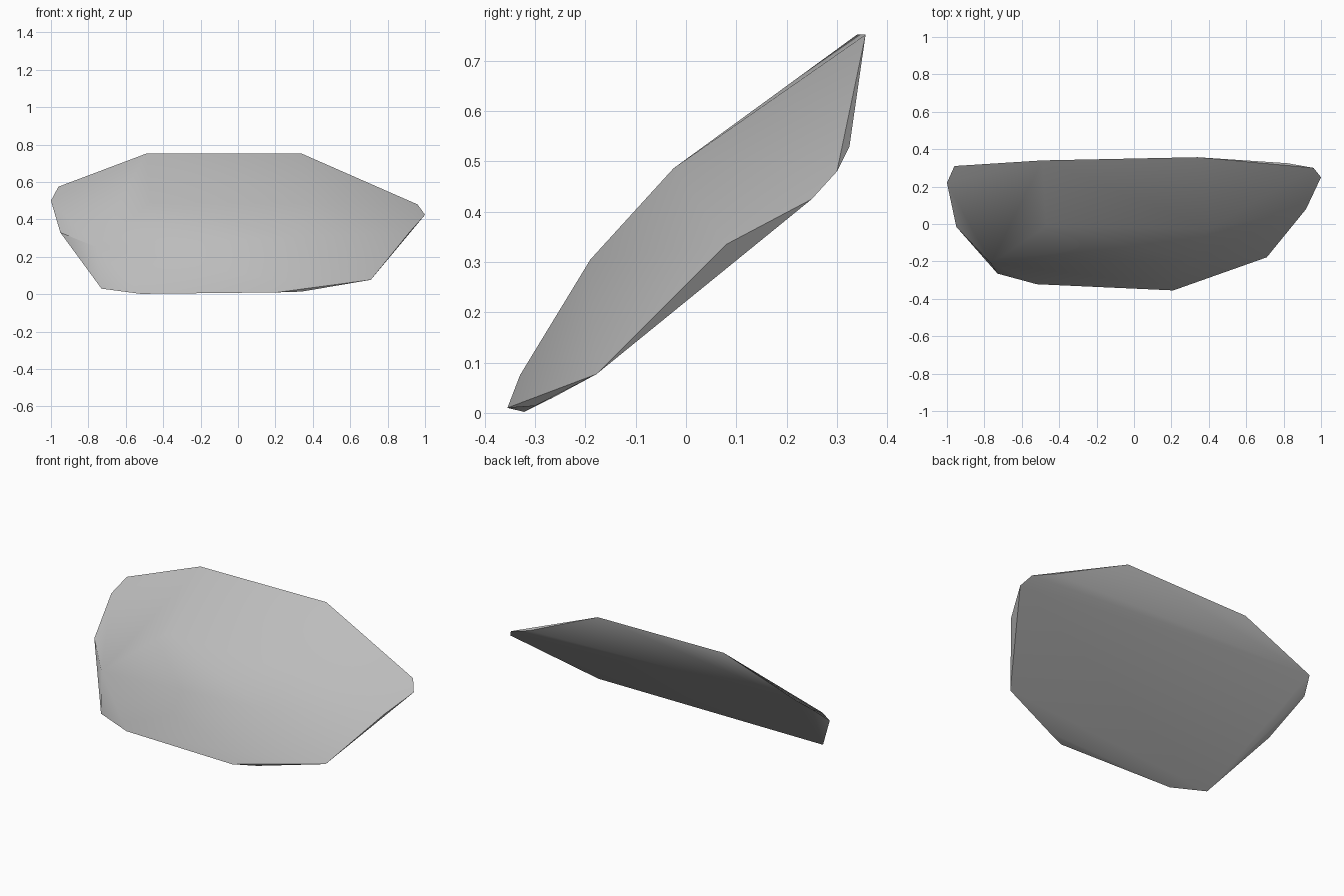
import bpy, bmesh
from math import radians

cube = bpy.data.objects.get("Cube")
if cube:
    bpy.data.objects.remove(cube, do_unlink=True)

# One plain stone colour
stone = bpy.data.materials.new("grey_stone")
stone.use_nodes = True
colour = (0.5, 0.5, 0.5, 1)
stone.diffuse_color = colour
stone.node_tree.nodes["Principled BSDF"].inputs["Base Color"].default_value = colour

# Rim of the slab, from the top edge round its left side to the bottom and back up
rim = [(-.49, .34, .752), (.34, .357, .752), (.82, .325, .53), (.96, .3, .48),
       (1, .25, .425), (.92, .08, .335), (.71, -.178, .077), (.34, -.3, .014),
       (.21, -.355, .01), (-.52, -.322, .002), (-.73, -.265, .03),
       (-.95, -.015, .33), (-1, .22, .5), (-.96, .31, .575)]
# Corners of the bulging front
bulge = [(-.47, -.012, .488), (-.765, -.21, .255), (.4, -.025, .486),
         (.3, -.19, .305), (.2, -.33, .075)]

# Stretch a faceted skin over the corners
bm = bmesh.new()
for p in rim + bulge:
    bm.verts.new(p)
hull = bmesh.ops.convex_hull(bm, input=bm.verts)
loose = [v for v in bm.verts if not v.link_faces]
bmesh.ops.delete(bm, geom=loose, context='VERTS')
bmesh.ops.recalc_face_normals(bm, faces=bm.faces)
mesh = bpy.data.meshes.new("rock_slab")
bm.to_mesh(mesh)
bm.free()

slab = bpy.data.objects.new("rock_slab", mesh)
bpy.context.collection.objects.link(slab)
mesh.materials.append(stone)

# Soft shading across the faces, crisp at the rim
bpy.ops.object.select_all(action='DESELECT')
slab.select_set(True)
bpy.context.view_layer.objects.active = slab
bpy.ops.object.shade_smooth_by_angle(angle=radians(40))
